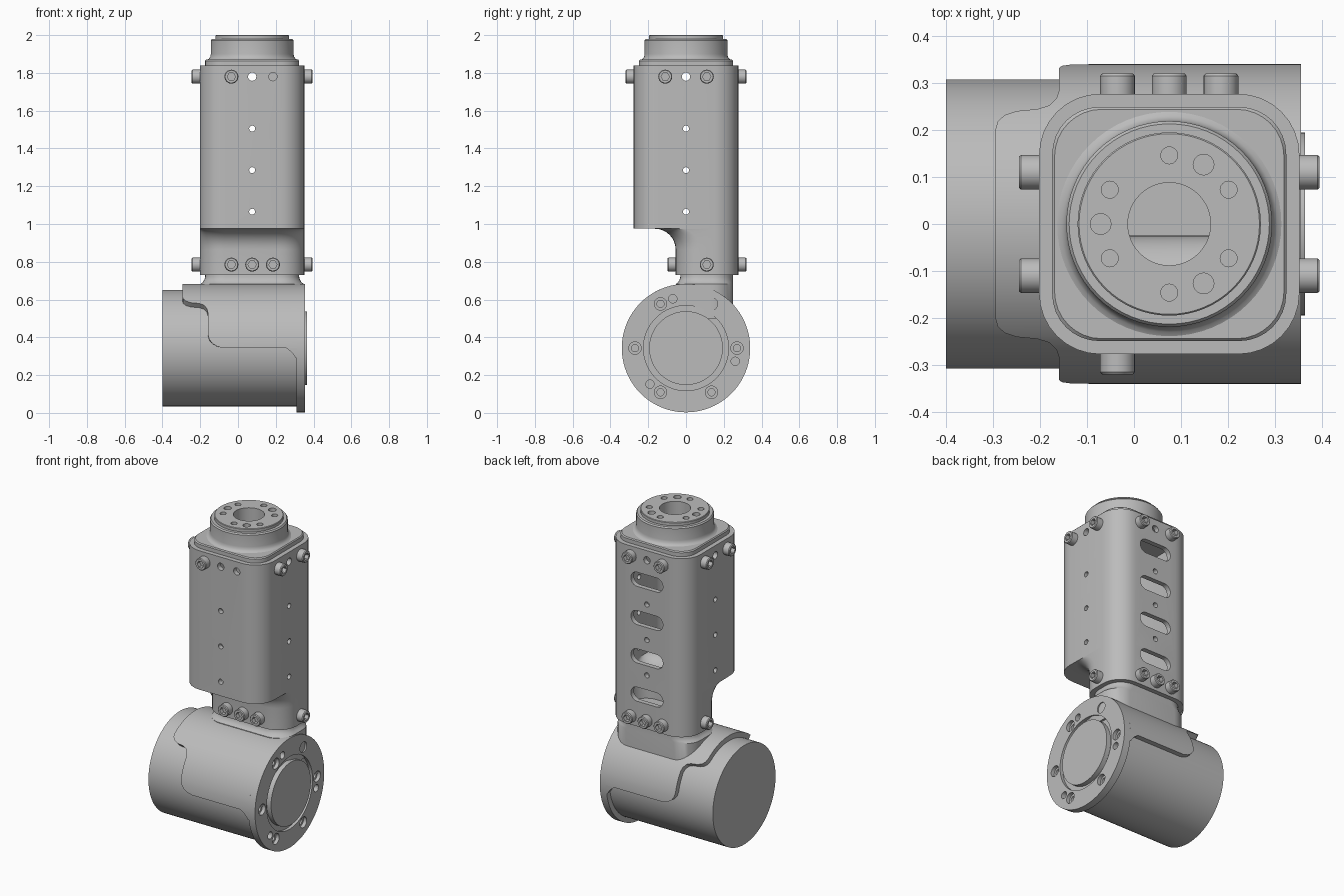
import bpy, bmesh, math
from mathutils import Matrix, Vector

if "Cube" in bpy.data.objects:
    bpy.data.objects.remove(bpy.data.objects["Cube"])

grey = bpy.data.materials.new("machined grey")
grey.use_nodes = True
grey.diffuse_color = (0.5, 0.5, 0.5, 1)
grey.node_tree.nodes["Principled BSDF"].inputs["Base Color"].default_value = (0.5, 0.5, 0.5, 1)

CX = 0.075      # column axis
JZ = 0.343      # joint axis height
HALF = 0.277    # sleeve half width
UP, LEFT, RIGHT = Vector((0, 0, 1)), Vector((1, 0, 0)), Vector((-1, 0, 0))
FRONT, BACK = Vector((0, -1, 0)), Vector((0, 1, 0))


def place(pos, direction):
    """Matrix putting local z along a direction at a position."""
    return Matrix.Translation(pos) @ direction.to_track_quat('Z', 'Y').to_matrix().to_4x4()


def loft(bm, rings, matrix=Matrix()):
    """Skin a row of matching rings and cap both ends."""
    rows = [[bm.verts.new(matrix @ Vector(p)) for p in ring] for ring in rings]
    n = len(rows[0])
    for a, b in zip(rows, rows[1:]):
        for i in range(n):
            j = (i + 1) % n
            bm.faces.new((a[i], a[j], b[j], b[i]))
    bm.faces.new(rows[0][::-1])
    bm.faces.new(rows[-1])


def circle(r, h, n=32):
    return [(r * math.cos(t), r * math.sin(t), h) for t in (math.tau * i / n for i in range(n))]


def hexagon(r, h, n):
    """Hexagon sampled with n points so that it matches a circle."""
    pts = []
    for i in range(n):
        t = math.tau * i / n
        k = r * math.cos(math.pi / 6) / math.cos(t % (math.pi / 3) - math.pi / 6)
        pts.append((k * math.cos(t), k * math.sin(t), h))
    return pts


def rounded(hx, y0, y1, r, z, n=8):
    """Rounded rectangle ring, centred on x = 0."""
    pts = []
    corners = ((hx - r, y1 - r), (r - hx, y1 - r), (r - hx, y0 + r), (hx - r, y0 + r))
    for c, (x, y) in enumerate(corners):
        for i in range(n + 1):
            t = math.pi / 2 * (c + i / n)
            pts.append((x + r * math.cos(t), y + r * math.sin(t), z))
    return pts


def rod(bm, r, pos, direction, length, n=24):
    """Round cutter centred on a position."""
    loft(bm, [circle(r, -length / 2, n), circle(r, length / 2, n)], place(pos, direction))


def finish(name, bm, cutters=()):
    bmesh.ops.remove_doubles(bm, verts=bm.verts, dist=1e-5)
    bmesh.ops.recalc_face_normals(bm, faces=bm.faces)
    mesh = bpy.data.meshes.new(name)
    bm.to_mesh(mesh)
    bm.free()
    mesh.materials.append(grey)
    ob = bpy.data.objects.new(name, mesh)
    bpy.context.collection.objects.link(ob)
    for cutter in cutters:
        mod = ob.modifiers.new("cut", 'BOOLEAN')
        mod.operation, mod.solver, mod.object = 'DIFFERENCE', 'EXACT', cutter
    bpy.ops.object.select_all(action='DESELECT')
    ob.select_set(True)
    bpy.context.view_layer.objects.active = ob
    for mod in list(ob.modifiers):
        bpy.ops.object.modifier_apply(modifier=mod.name)
    for cutter in cutters:
        bpy.data.objects.remove(cutter)
    bpy.ops.object.shade_smooth_by_angle(angle=math.radians(32))
    return ob


# Sleeve: square tube with a scooped-out lower front
def sleeve_rings(wall, bottom, top):
    hx, r, back = HALF - wall, 0.13 - wall, HALF - wall
    front, fillet, step = -0.055 + wall, 0.11, 0.975 + wall
    rings = [rounded(hx, front, back, r, bottom)]
    for i in range(9):
        a = math.pi / 2 * i / 8
        rings.append(rounded(hx, front - fillet * (1 - math.cos(a)), back, r,
                             step - fillet * (1 - math.sin(a))))
    rings += [rounded(hx, -back, back, r, z) for z in (step + 0.002, top)]
    return rings


AXIS = Matrix.Translation((CX, 0, 0))
bm = bmesh.new()
loft(bm, sleeve_rings(0.03, 0.7, 1.9), AXIS)
bore = finish("bore_cutter", bm)

bm = bmesh.new()
for d in (FRONT, BACK, LEFT, RIGHT):
    wall = Vector((CX, 0, 0)) + d * HALF
    for z in (1.065, 1.285, 1.505):
        rod(bm, 0.016, wall + UP * z, d, 0.12, 16)
    rod(bm, 0.022, wall + UP * 1.78, d, 0.12)
rod(bm, 0.022, Vector((CX + 0.11, -HALF, 1.78)), FRONT, 0.12)
for i in range(4):      # slots in the back
    m = Matrix.Translation((CX, HALF, 0.93 + 0.238 * i)) @ Matrix.Rotation(math.pi / 2, 4, 'X')
    loft(bm, [rounded(0.11, -0.044, 0.044, 0.043, h) for h in (-0.06, 0.06)], m)
holes = finish("hole_cutter", bm)

bm = bmesh.new()
loft(bm, sleeve_rings(0, 0.73, 1.84), AXIS)
finish("sleeve", bm, (bore, holes))

# Top cap plate and output collar, both pierced by the centre bore
def centre_cutter():
    b = bmesh.new()
    rod(b, 0.088, Vector((CX, 0, 1.9)), UP, 0.5, 48)
    for k in range(9):
        ang = math.radians((30, 60, 90)[k % 3] + 120 * (k // 3))
        big = k % 3 == 1
        rod(b, 0.022 if big else 0.018,
            Vector((CX + 0.146 * math.cos(ang), 0.146 * math.sin(ang), 2.0)), UP, 0.1)
    return finish("centre_cutter", b)


bm = bmesh.new()
loft(bm, [rounded(s, -s, s, 0.1, z) for s, z in ((0.249, 1.815), (0.249, 1.864), (0.244, 1.87))], AXIS)
finish("cap_plate", bm, (centre_cutter(),))

bm = bmesh.new()
profile = ((0.243, 1.868), (0.23, 1.874), (0.222, 1.885), (0.219, 1.9), (0.219, 1.972),
           (0.213, 1.98), (0.195, 1.98), (0.195, 1.997), (0.192, 2.0))
loft(bm, [circle(r, z, 64) for r, z in profile], AXIS)
finish("output_collar", bm, (centre_cutter(),))

# Neck flaring into the joint
bm = bmesh.new()
loft(bm, [rounded(0.249 + f, -0.03 - f, 0.249, 0.11, z)
          for f, z in ((0, 0.76), (0, 0.72), (0.004, 0.705), (0.012, 0.692), (0.024, 0.682), (0.024, 0.5))], AXIS)
finish("neck", bm)

# Joint barrel
bm = bmesh.new()
loft(bm, [circle(0.308, h, 96) for h in (-0.4, 0.315)], place(Vector((0, 0, JZ)), LEFT))
finish("joint_barrel", bm)

# Joint cover: upper half shell, its edge given as angle and left limit
edge = [(-9, 0.305), (-6, 0.295), (-3, 0.28), (0, 0.255), (0, -0.08), (1.5, -0.11), (4, -0.135),
        (8, -0.153), (13, -0.16), (34, -0.16), (38, -0.165), (42, -0.18), (44, -0.205),
        (45, -0.25), (47, -0.275), (50, -0.29), (54, -0.295)]
edge += [(180 - a, x) for a, x in reversed(edge)]
dense = [edge[0]]
for (a0, x0), (a1, x1) in zip(edge, edge[1:]):
    n = max(1, math.ceil((a1 - a0) / 4))
    dense += [(a0 + (a1 - a0) * i / n, x0 + (x1 - x0) * i / n) for i in range(1, n + 1)]
rings = []
for a, x in dense:
    c, s = -math.cos(math.radians(a)), math.sin(math.radians(a))
    rings.append([(px, r * c, JZ + r * s)
                  for px, r in ((x, 0.34), (0.312, 0.34), (0.312, 0.3), (x, 0.3))])
bm = bmesh.new()
loft(bm, rings)
finish("joint_cover", bm)

# Flange with ring groove, counterbored bolt holes and dowel holes
bm = bmesh.new()
for k in range(9):
    ang = math.radians(60 * k if k < 6 else 105 + 120 * (k - 6))
    pos = Vector((0.355, 0.27 * math.cos(ang), JZ + 0.27 * math.sin(ang)))
    if k < 6:
        loft(bm, [circle(r, h, 24) for r, h in ((0.019, -0.04), (0.019, -0.022), (0.033, -0.022), (0.033, 0.02))],
             place(pos, LEFT))
    else:
        rod(bm, 0.022, pos, LEFT, 0.06)
bolt_holes = finish("bolt_hole_cutter", bm)

bm = bmesh.new()
profile = ((0.34, 0.31), (0.34, 0.355), (0.225, 0.355), (0.225, 0.335), (0.195, 0.335), (0.195, 0.364))
loft(bm, [circle(r, h, 96) for r, h in profile], place(Vector((0, 0, JZ)), LEFT))
finish("flange", bm, (bolt_holes,))

# Socket-head screws
bm = bmesh.new()
loft(bm, [circle(0.037, -0.005, 24), circle(0.037, 0.038, 24), circle(0.033, 0.043, 24),
          hexagon(0.022, 0.043, 24), hexagon(0.022, 0.018, 24)])
screw = finish("screw", bm)
spots = [(CX - 0.11, -HALF, 1.78, FRONT)]
spots += [(CX + s * 0.11, HALF, 1.78, BACK) for s in (-1, 1)]
for s in (-1, 0, 1):
    spots += [(CX + s * 0.11, -0.055, 0.785, FRONT), (CX + s * 0.11, HALF, 0.785, BACK)]
for d in (LEFT, RIGHT):
    spots += [(CX + d.x * HALF, y, z, d) for y, z in ((0.11, 1.78), (-0.11, 1.78), (0.11, 0.785))]
for i, (x, y, z, d) in enumerate(spots):
    ob = screw if i == 0 else screw.copy()
    if i:
        bpy.context.collection.objects.link(ob)
    ob.matrix_world = place(Vector((x, y, z)), d)
